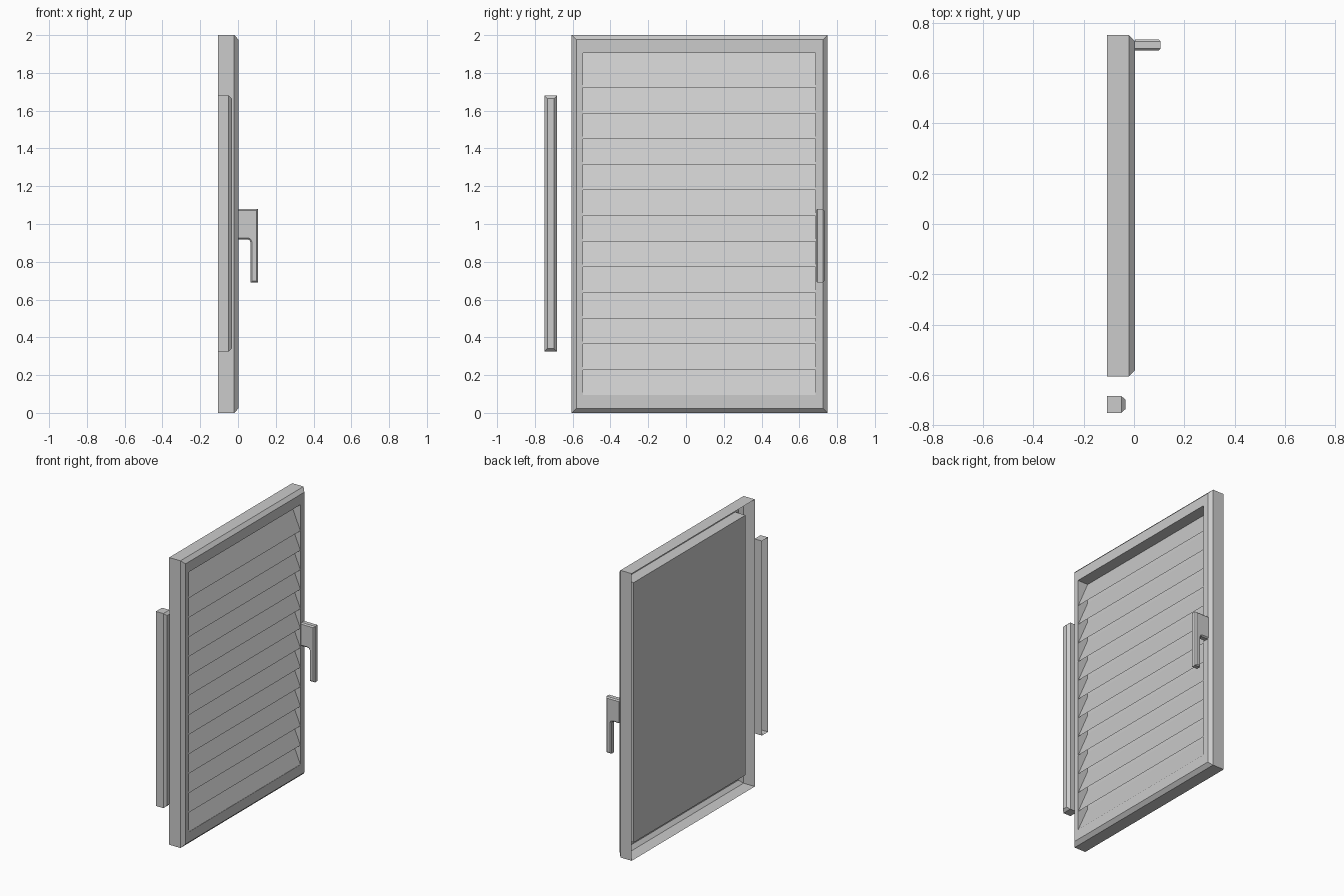
import bpy, bmesh

if "Cube" in bpy.data.objects:
    bpy.data.objects.remove(bpy.data.objects["Cube"])


def finish(name, bm):
    me = bpy.data.meshes.new(name)
    bm.to_mesh(me)
    bm.free()
    ob = bpy.data.objects.new(name, me)
    bpy.context.collection.objects.link(ob)
    return ob


def shell(name, rings, cap=True):
    """Skin of rectangles (x, y0, y1, z0, z1), open at the back."""
    bm = bmesh.new()
    loops = [[bm.verts.new((x, y, z)) for y, z in
              ((y0, z0), (y1, z0), (y1, z1), (y0, z1))]
             for x, y0, y1, z0, z1 in rings]
    for a, b in zip(loops, loops[1:]):
        for i in range(4):
            j = (i + 1) % 4
            bm.faces.new((a[i], a[j], b[j], b[i]))
    if cap:
        bm.faces.new(loops[-1])
    return finish(name, bm)


def inset(x, box, d):
    y0, y1, z0, z1 = box
    return (x, y0 + d, y1 - d, z0 + d, z1 - d)


BACK, FRONT, PANEL = -0.107, 0.003, -0.077
outer = (-0.605, 0.75, 0.0, 2.0)
hole = (-0.545, 0.685, 0.095, 1.905)

# Hollow frame with chamfered front, recessed opening and back panel
shell("shutter_frame", [inset(BACK, outer, 0), inset(-0.02, outer, 0),
                        inset(FRONT, outer, 0.024),
                        (FRONT, *hole), (PANEL, *hole)])

# Overlapping slanted slats
bm = bmesh.new()
pitch = 0.1358
for i in range(13):
    tip = 1.722 - pitch * i
    top = tip + 0.183
    tip = max(tip, 0.095)
    bm.faces.new([bm.verts.new(c) for c in (
        (FRONT - 0.002, hole[0], tip), (FRONT - 0.002, hole[1], tip),
        (PANEL, hole[1], top), (PANEL, hole[0], top))])
finish("louvre_slats", bm)

# Hinge-side bar, hollow at the back
bar = (-0.75, -0.683, 0.325, 1.68)
shell("side_bar", [inset(BACK, bar, 0), inset(-0.05, bar, 0),
                   inset(-0.033, bar, 0.016)])

# Lever handle: L profile extruded across y, chamfered rims
bm = bmesh.new()
profile = [(FRONT, 0.918), (0.052, 0.918), (0.061, 0.914), (0.066, 0.903),
           (0.066, 0.69), (0.106, 0.69), (0.106, 1.08), (FRONT, 1.08)]
face = bm.faces.new([bm.verts.new((x, 0.688, z)) for x, z in profile])
ext = bmesh.ops.extrude_face_region(bm, geom=[face])
for v in ext["geom"]:
    if isinstance(v, bmesh.types.BMVert):
        v.co.y = 0.732
bmesh.ops.recalc_face_normals(bm, faces=bm.faces)
rims = [e for e in bm.edges
        if abs(e.verts[0].co.y - e.verts[1].co.y) < 1e-5
        and max(v.co.x for v in e.verts) > FRONT + 0.01]
bmesh.ops.bevel(bm, geom=rims, offset=0.008, segments=1, affect='EDGES')
finish("lever_handle", bm)
